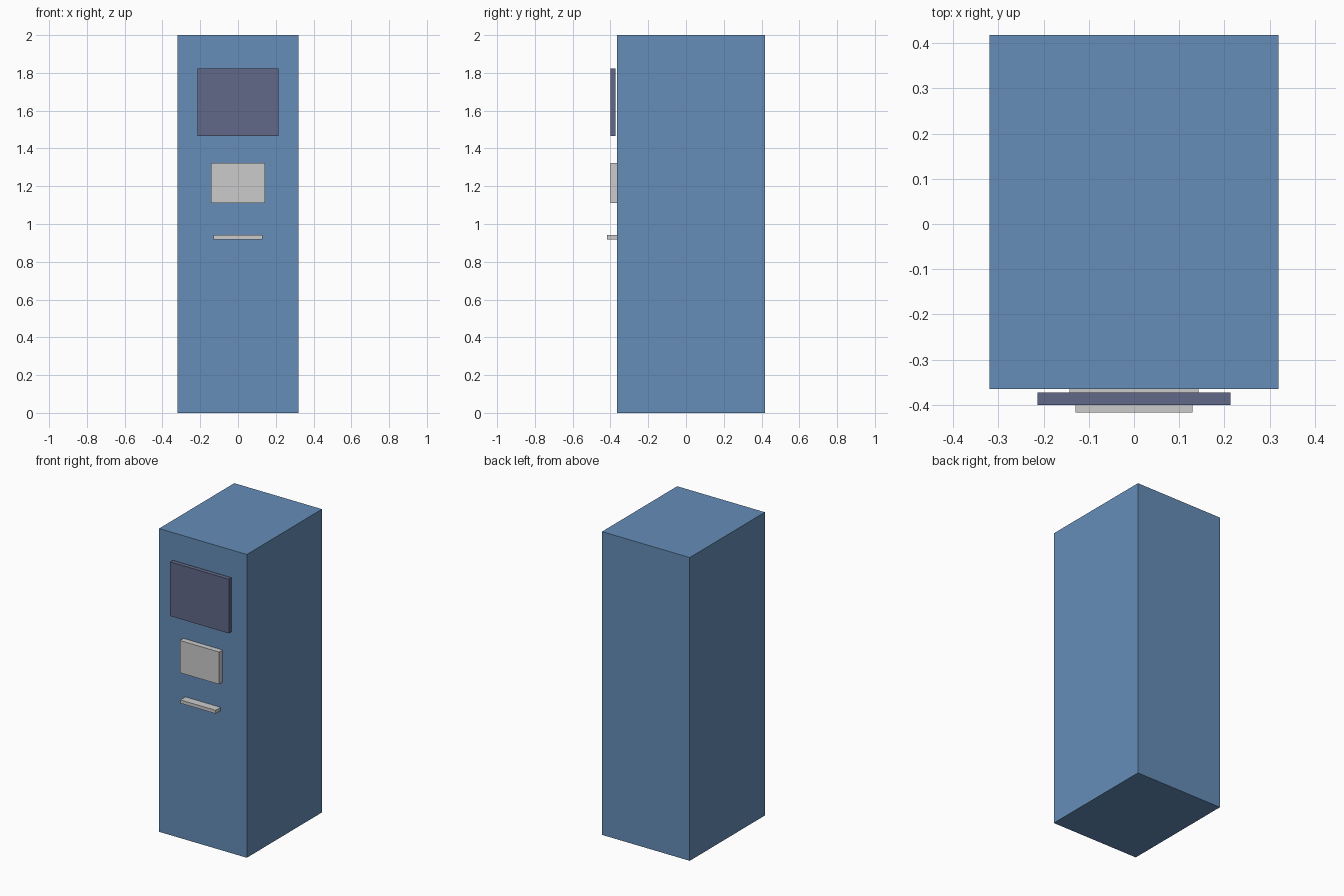
import bpy

if "Cube" in bpy.data.objects:
    bpy.data.objects.remove(bpy.data.objects["Cube"])


def material(name, rgb):
    mat = bpy.data.materials.new(name)
    mat.diffuse_color = (*rgb, 1.0)
    mat.use_nodes = True
    mat.node_tree.nodes["Principled BSDF"].inputs["Base Color"].default_value = mat.diffuse_color
    return mat


def box(name, x, y, z, mat=None):
    """Axis-aligned box from (min, max) ranges."""
    ranges = (x, y, z)
    bpy.ops.mesh.primitive_cube_add(size=1, location=[(a + b) / 2 for a, b in ranges])
    obj = bpy.context.object
    obj.name = name
    obj.scale = [b - a for a, b in ranges]
    bpy.ops.object.transform_apply(location=False, rotation=False, scale=True)
    if mat:
        obj.data.materials.append(mat)
    return obj


blue = material("cabinet_blue", (0.13, 0.27, 0.48))
dark = material("screen_dark", (0.12, 0.14, 0.25))

FRONT = -0.365  # front face of the cabinet

# Cabinet
box("cabinet", (-0.32, 0.32), (FRONT, 0.418), (0, 2), blue)

# Display panel, standing slightly off the front face
box("screen", (-0.214, 0.214), (-0.401, -0.373), (1.465, 1.822), dark)

# Keypad panel
box("keypad", (-0.143, 0.143), (-0.401, FRONT), (1.11, 1.323))

# Slot ledge
box("slot", (-0.129, 0.129), (-0.417, FRONT), (0.919, 0.941))
